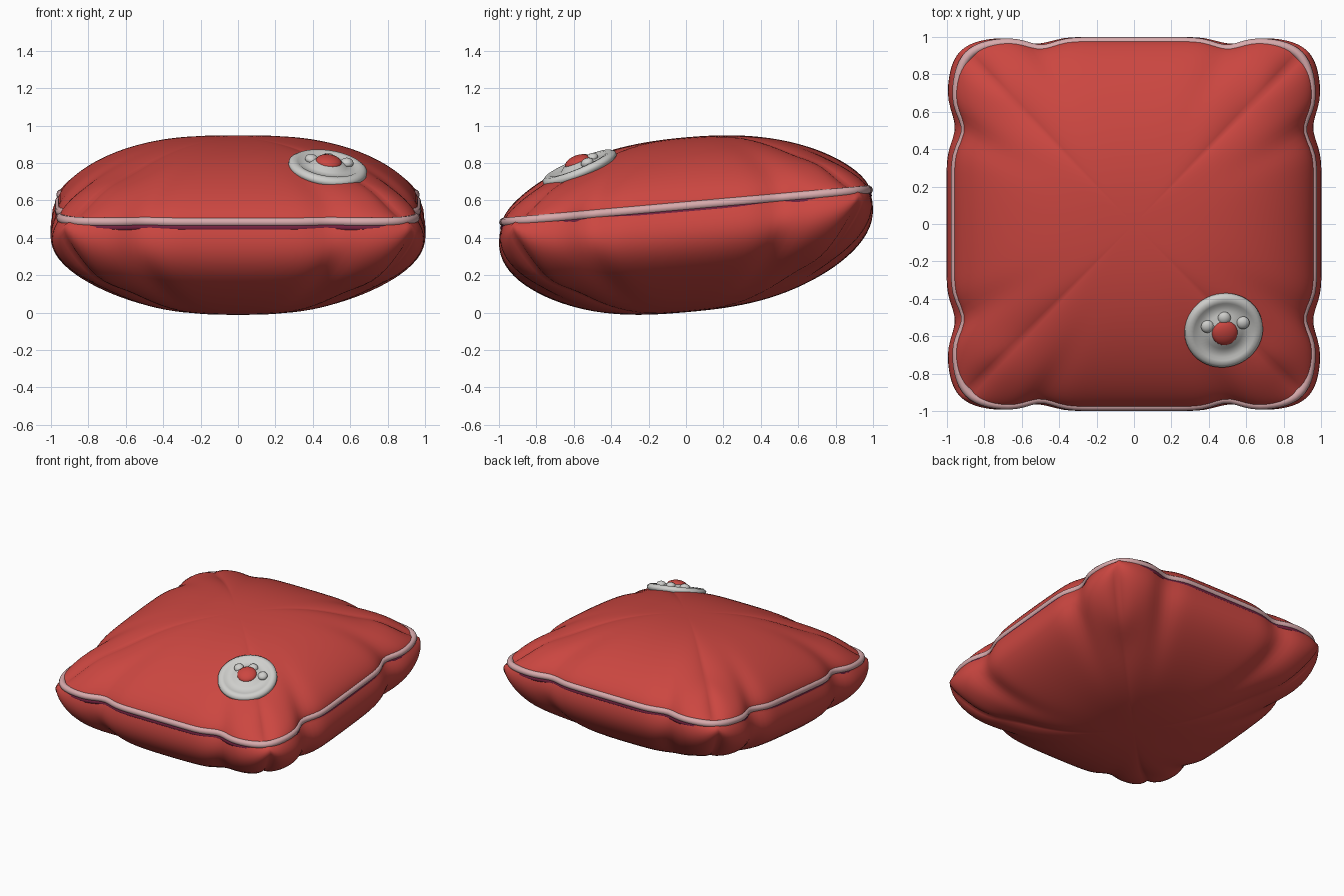
import bpy, bmesh, math
from mathutils import Vector, Matrix

if "Cube" in bpy.data.objects:
    bpy.data.objects.remove(bpy.data.objects["Cube"])


def material(name, rgb):
    m = bpy.data.materials.new(name)
    m.diffuse_color = (*rgb, 1)
    m.use_nodes = True
    m.node_tree.nodes["Principled BSDF"].inputs["Base Color"].default_value = m.diffuse_color
    return m


RED = material("red cloth", (0.60, 0.062, 0.052))
PINK = material("pale pink piping", (0.68, 0.40, 0.41))
PLUM = material("dark plum trim", (0.17, 0.016, 0.05))
GREY = material("light grey button", (0.62, 0.62, 0.60))
N, RINGS = 192, 30


def finish(name, bm, mat):
    bmesh.ops.remove_doubles(bm, verts=bm.verts, dist=0.0002)
    bmesh.ops.recalc_face_normals(bm, faces=bm.faces)
    for f in bm.faces:
        f.smooth = True
    me = bpy.data.meshes.new(name)
    bm.to_mesh(me)
    bm.free()
    me.materials.append(mat)
    ob = bpy.data.objects.new(name, me)
    bpy.context.collection.objects.link(ob)
    return ob


def loft(bm, rings):
    loops = [[bm.verts.new(p) for p in r] for r in rings]
    for a, b in zip(loops, loops[1:]):
        for i in range(len(a)):
            j = (i + 1) % len(a)
            bm.faces.new((a[i], a[j], b[j], b[i]))


def square(i):
    """Point i on the rim of the unit square."""
    side, f = divmod(i, N // 4)
    c = -1 + 2 * f / (N // 4)
    return [(c, -1), (1, c), (-c, 1), (-1, -c)][side]


def seam_z(y):
    return 0.565 + 0.088 * y


def cushion_xy(i, t, bulge=0.0):
    """Rounded square outline with pinched edges beside each corner."""
    a, b = square(i)
    k = (abs(a) ** 9 + abs(b) ** 9) ** (-1 / 9)
    m = min(abs(a), abs(b))
    pinch = math.exp(-((m - 0.52) / 0.11) ** 2) * t ** 8
    x = 0.962 * a * k * (t + bulge)
    y = 0.982 * b * k * (t + bulge * 0.6)
    if abs(a) > abs(b):
        x -= math.copysign(0.055 * pinch, a)
    else:
        y -= math.copysign(0.04 * pinch, b)
    return x, y


def shell(i, t, top):
    a, b = (c * t for c in square(i))
    m = min(abs(a), abs(b))
    rim = math.sqrt(max(0, 1 - t * t))
    crease = 1 - 0.25 * math.exp(-((m - 0.55 * t) / 0.09) ** 2) * t ** 6
    lobe = math.exp(-((abs(a) - 0.8) ** 2 + (abs(b) - 0.8) ** 2) / 0.03) * rim
    if top:
        h = 0.372 * (max(0, 1 - abs(a) ** 2.8) * max(0, 1 - abs(b) ** 2.3)) ** 0.7
        h = h * crease + 0.05 * lobe
        x, y = cushion_xy(i, t, 0.06 * rim * t ** 6)
        return x, y, seam_z(y) + h
    h = 0.563 * (max(0, 1 - abs(a) ** 2.6) * max(0, 1 - abs(b) ** 2.6)) ** 0.5
    h = h * crease + 0.08 * lobe
    x, y = cushion_xy(i, t, 0.35 * rim * t ** 6)
    return x, y, seam_z(y) - h


# Cushion body: puffed upper and deeper lower shell meeting at the seam
ts = [math.sin(math.pi / 2 * k / RINGS) for k in range(RINGS + 1)]
bm = bmesh.new()
for top in (True, False):
    loft(bm, [[shell(i, t, top) for i in range(N)] for t in ts])
finish("cushion_body", bm, RED)


# Cords following the seam
def cord(name, scale, dz, radius, mat):
    path = []
    for i in range(N):
        x, y = cushion_xy(i, 1)
        path.append(Vector((x * scale, y * scale, seam_z(y) + dz)))
    rings = []
    for i in range(N + 1):
        p = path[i % N]
        d = (path[(i + 1) % N] - path[i % N - 1]).normalized()
        side = d.cross(Vector((0, 0, 1))).normalized()
        up = side.cross(d)
        rings.append([p + radius * (math.cos(q) * side + math.sin(q) * up)
                      for q in (math.tau * k / 10 for k in range(10))])
    bm = bmesh.new()
    loft(bm, rings)
    finish(name, bm, mat)


cord("seam_piping", 0.992, 0.004, 0.025, PINK)
cord("seam_under_trim", 0.992, -0.026, 0.02, PLUM)

# Button: dished disc lying on the sloping top
normal = Vector((0.15, -0.42, 1)).normalized()
place = Matrix.Translation((0.48, -0.57, 0.775)) @ normal.to_track_quat('Z', 'Y').to_matrix().to_4x4()
profile = [(0, -0.03), (0.19, -0.03), (0.212, -0.012), (0.21, 0.008), (0.19, 0.022),
           (0.165, 0.02), (0.15, 0.01), (0.1, 0.014), (0.075, 0.035), (0, 0.04)]
bm = bmesh.new()
loft(bm, [[(r * math.cos(q), r * math.sin(q), z) for q in (math.tau * k / 48 for k in range(48))]
          for r, z in profile])
button = finish("button_disc", bm, GREY)
button.matrix_world = place


# Small raised tufts round a red centre
def blob(name, offset, size, mat):
    bm = bmesh.new()
    bmesh.ops.create_uvsphere(bm, u_segments=20, v_segments=12, radius=1)
    ob = finish(name, bm, mat)
    ob.matrix_world = place @ Matrix.Translation(offset) @ Matrix.Diagonal((*size, 1))


right = place.to_3x3().inverted()
for n, (dx, dy) in enumerate([(-0.09, 0.03), (0.1, 0.05), (0.0, 0.075)]):
    loc = right @ Vector((dx, dy, 0.42 * dy - 0.15 * dx))
    blob(f"button_tuft_{n + 1}", (loc.x, loc.y, 0.022), (0.035, 0.035, 0.025), GREY)
blob("button_centre", right @ Vector((0.005, -0.012, 0.03)), (0.07, 0.07, 0.034), RED)
